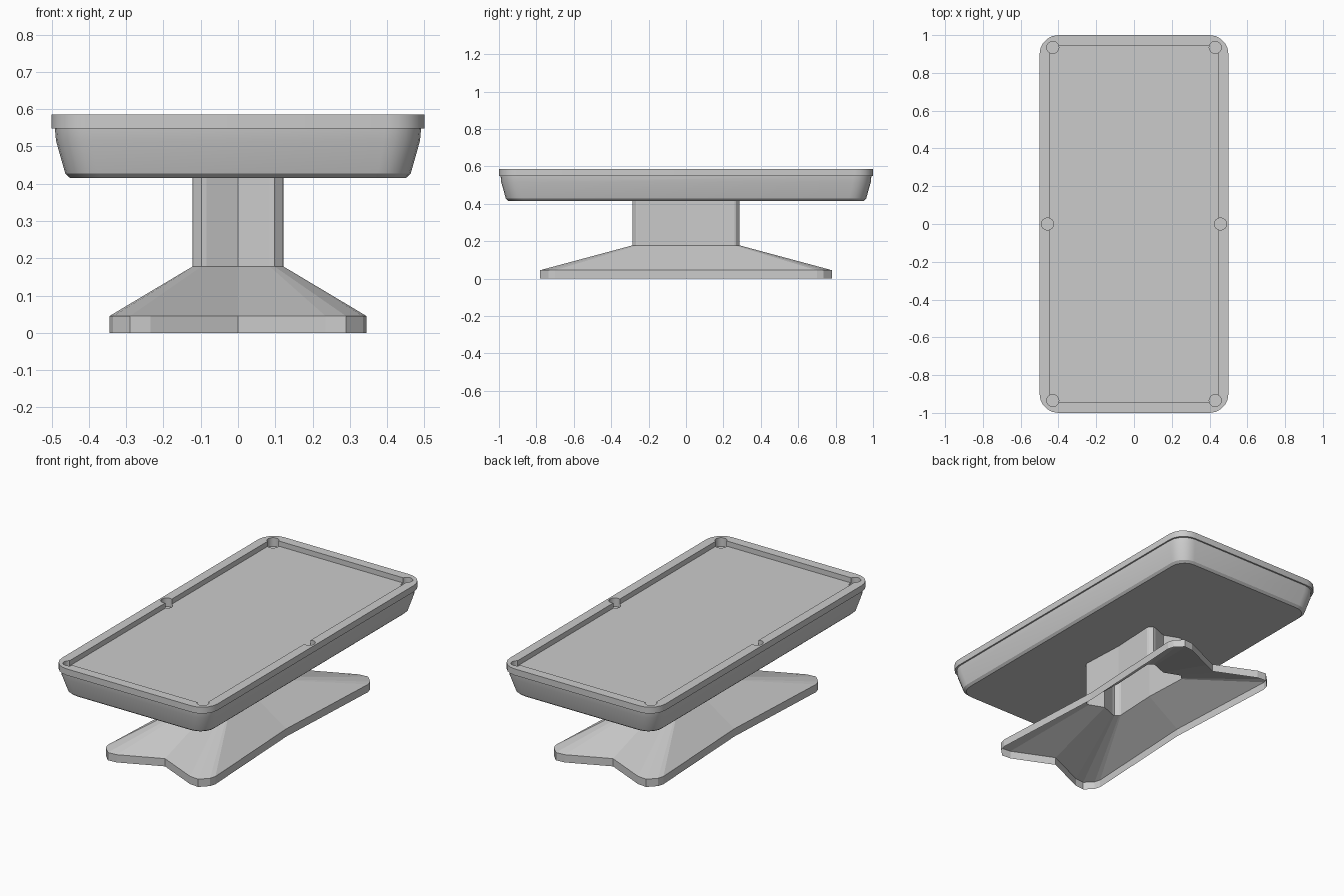
import bpy, bmesh, math

if "Cube" in bpy.data.objects:
    bpy.data.objects.remove(bpy.data.objects["Cube"])


def make_object(name, bm):
    bmesh.ops.recalc_face_normals(bm, faces=bm.faces)
    mesh = bpy.data.meshes.new(name)
    bm.to_mesh(mesh)
    bm.free()
    ob = bpy.data.objects.new(name, mesh)
    bpy.context.collection.objects.link(ob)
    return ob


def loft(name, rings, cap):
    """Bridge equal-length loops of points, optionally closing both ends."""
    bm = bmesh.new()
    loops = [[bm.verts.new(p) for p in ring] for ring in rings]
    n = len(loops[0])
    for a, b in zip(loops, loops[1:]):
        for i in range(n):
            j = (i + 1) % n
            bm.faces.new((a[i], a[j], b[j], b[i]))
    if cap:
        bm.faces.new(loops[0][::-1])
        bm.faces.new(loops[-1])
    return make_object(name, bm)


def rounded_rect(inset, z, radius=0.1, segs=5):
    hx, hy, r = 0.5 - inset, 1 - inset, radius - inset * 0.3
    pts = []
    for k, (sx, sy) in enumerate(((1, 1), (-1, 1), (-1, -1), (1, -1))):
        for i in range(segs + 1):
            a = math.radians(90 * (k + i / segs))
            pts.append((sx * (hx - r) + r * math.cos(a), sy * (hy - r) + r * math.sin(a), z))
    return pts


def cross_outline(quarter, side, end, z):
    """Mirror one corner of the pedestal outline into four, with notches between."""
    q = [(side, 0)] + quarter + [(0, end)]
    half = q + [(-x, y) for x, y in q[-2::-1]]
    return [(x, y, z) for x, y in half + [(x, -y) for x, y in half[-2:0:-1]]]


def cut(target, cutter):
    mod = target.modifiers.new("cut", 'BOOLEAN')
    mod.operation = 'DIFFERENCE'
    mod.solver = 'EXACT'
    mod.object = cutter
    bpy.context.view_layer.objects.active = target
    bpy.ops.object.modifier_apply(modifier=mod.name)
    bpy.data.objects.remove(cutter)


# Table body with the overhanging rail
profile = [(0.05, 0.415), (0.037, 0.427), (0.012, 0.515), (0.009, 0.548), (0.0, 0.548), (0.0, 0.585)]
table = loft("table_top", [rounded_rect(i, z) for i, z in profile], True)

# Sunken playing bed
bpy.ops.mesh.primitive_cube_add(size=1, location=(0, 0, 0.605))
bed = bpy.context.object
bed.scale = (0.892, 1.89, 0.1)
bpy.context.view_layer.update()
cut(table, bed)

# Six pockets
for sx in (-1, 1):
    for x, y in ((0.43, -0.935), (0.458, 0), (0.43, 0.935)):
        bpy.ops.mesh.primitive_cylinder_add(vertices=16, radius=0.032, depth=0.1, location=(sx * x, y, 0.585))
        bpy.context.view_layer.update()
        cut(table, bpy.context.object)

# Pedestal: four-footed open shell, sloping up to the column
foot = [(0.345, 0.70), (0.335, 0.735), (0.29, 0.78), (0.235, 0.775)]
post = [(0.122, 0.258), (0.118, 0.268), (0.098, 0.285), (0.085, 0.283)]
base_low = cross_outline(foot, 0.31, 0.67, 0)
base_top = cross_outline(foot, 0.31, 0.67, 0.045)
post_low = cross_outline(post, 0.11, 0.25, 0.178)
post_top = cross_outline(post, 0.11, 0.25, 0.416)
base = loft("pedestal_base", [base_low, base_top, post_low], False)
column = loft("pedestal_column", [post_low, post_top], False)

# Smooth the rounded body, keep hard edges
bpy.ops.object.select_all(action='DESELECT')
table.select_set(True)
bpy.context.view_layer.objects.active = table
bpy.ops.object.shade_smooth_by_angle(angle=math.radians(30))
